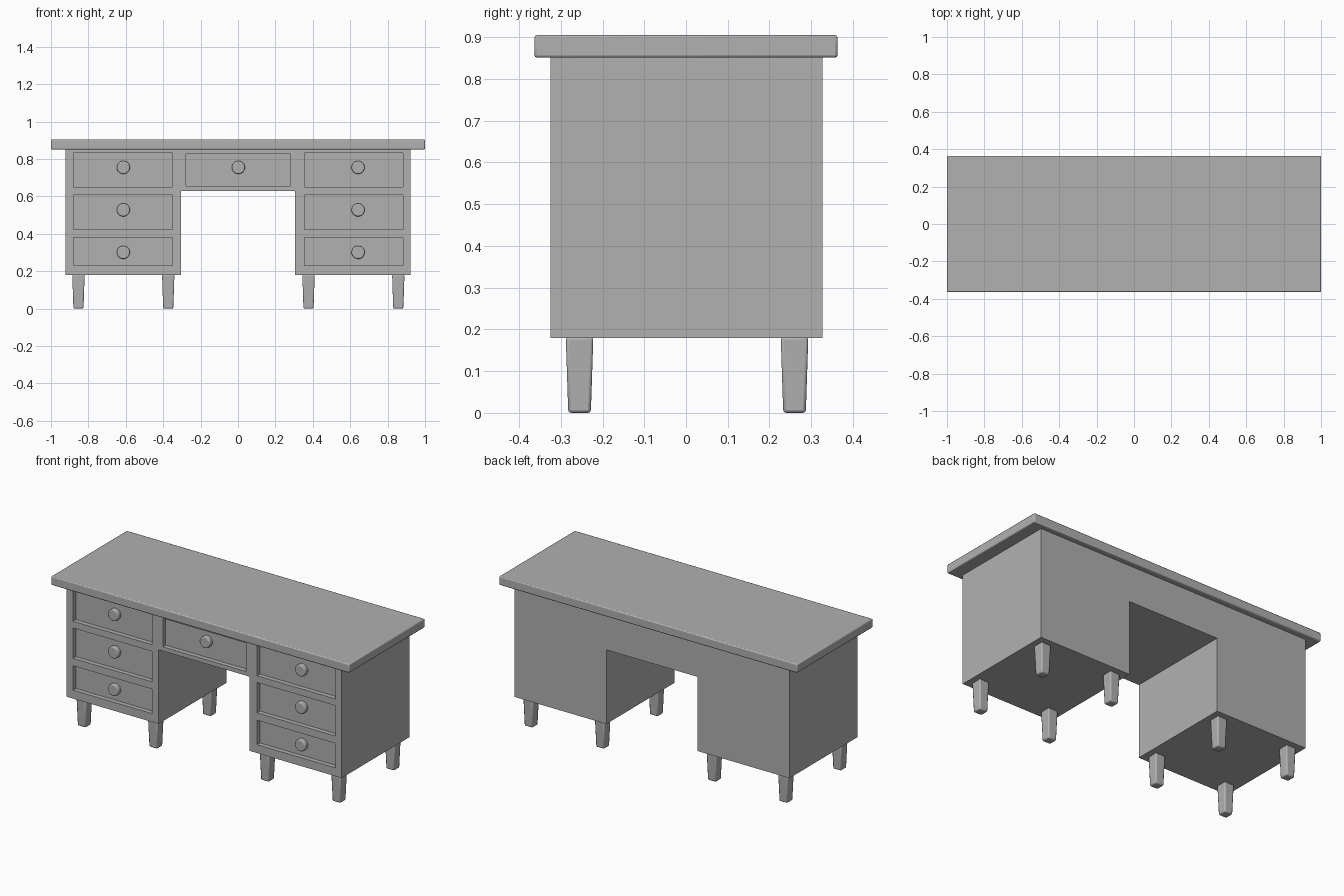
import bpy, bmesh, math
from mathutils import Matrix, Vector

if "Cube" in bpy.data.objects:
    bpy.data.objects.remove(bpy.data.objects["Cube"])

FRONT, BACK = -0.325, 0.327
RECESS = 0.028

# Mid-grey paint shared by every part
grey = bpy.data.materials.new("grey_paint")
grey.diffuse_color = (0.44, 0.44, 0.44, 1)
grey.use_nodes = True
grey.node_tree.nodes["Principled BSDF"].inputs["Base Color"].default_value = grey.diffuse_color


def make_object(name, bm, bevel=0.0, segments=2):
    bmesh.ops.recalc_face_normals(bm, faces=bm.faces[:])
    mesh = bpy.data.meshes.new(name)
    bm.to_mesh(mesh)
    bm.free()
    mesh.materials.append(grey)
    ob = bpy.data.objects.new(name, mesh)
    bpy.context.collection.objects.link(ob)
    if bevel:
        mod = ob.modifiers.new("soft_edges", "BEVEL")
        mod.width, mod.segments = bevel, segments
    return ob


def add_box(bm, lo, hi):
    lo, hi = Vector(lo), Vector(hi)
    m = Matrix.Translation((lo + hi) / 2) @ Matrix.Diagonal((*(hi - lo), 1))
    return bmesh.ops.create_cube(bm, size=1, matrix=m)["verts"]


def smooth(ob, angle=40):
    bpy.ops.object.select_all(action="DESELECT")
    ob.select_set(True)
    bpy.context.view_layer.objects.active = ob
    bpy.ops.object.shade_smooth_by_angle(angle=math.radians(angle))


# Desk top
bm = bmesh.new()
add_box(bm, (-1, -0.363, 0.851), (1, 0.363, 0.905))
smooth(make_object("desk_top", bm, 0.006))

# Cabinet: arch-shaped front profile extruded through the full depth
profile = [(-0.923, 0.18), (-0.306, 0.18), (-0.306, 0.63), (0.306, 0.63),
           (0.306, 0.18), (0.923, 0.18), (0.923, 0.852), (-0.923, 0.852)]
bm = bmesh.new()
face = bm.faces.new([bm.verts.new((x, FRONT, z)) for x, z in profile])
ext = bmesh.ops.extrude_face_region(bm, geom=[face])["geom"]
bmesh.ops.translate(bm, vec=(0, BACK - FRONT, 0),
                    verts=[g for g in ext if isinstance(g, bmesh.types.BMVert)])
cabinet = make_object("cabinet", bm)

# Recessed drawer fronts: (x min, x max, z min, z max)
rows = [(0.649, 0.832), (0.424, 0.608), (0.231, 0.379)]
drawers = [(-0.277, 0.28, 0.655, 0.827)]
for z0, z1 in rows:
    drawers += [(-0.88, -0.351, z0, z1), (0.355, 0.882, z0, z1)]
bm = bmesh.new()
for x0, x1, z0, z1 in drawers:
    add_box(bm, (x0, FRONT - 0.05, z0), (x1, FRONT + RECESS, z1))
cutter = make_object("drawer_recess_cutter", bm)
cut = cabinet.modifiers.new("drawer_recesses", "BOOLEAN")
cut.operation, cut.solver, cut.object = "DIFFERENCE", "EXACT", cutter
bpy.context.view_layer.objects.active = cabinet
bpy.ops.object.modifier_apply(modifier=cut.name)
bpy.data.objects.remove(cutter)

# Round, flat-faced knobs sitting inside the recesses
knob_spots = [(0.002, 0.755)] + [(x, z) for x in (-0.613, 0.642)
                                 for z in (0.755, 0.528, 0.301)]
for x, z in knob_spots:
    bm = bmesh.new()
    m = (Matrix.Translation((x, FRONT + RECESS - 0.011, z))
         @ Matrix.Rotation(math.pi / 2, 4, "X"))
    bmesh.ops.create_cone(bm, cap_ends=True, segments=32, radius1=0.035,
                          radius2=0.035, depth=0.032, matrix=m)
    knob = make_object("drawer_knob", bm, 0.006, 3)
    knob.modifiers["soft_edges"].angle_limit = math.radians(40)
    smooth(knob)

# Tapered legs, four under each pedestal
for x in (-0.853, -0.373, 0.377, 0.857):
    for y in (-0.255, 0.26):
        bm = bmesh.new()
        for v in add_box(bm, (-0.033, -0.033, 0), (0.033, 0.033, 0.182)):
            taper = 0.82 if v.co.z < 0.1 else 1
            v.co = (x + v.co.x * taper, y + v.co.y * taper, v.co.z)
        smooth(make_object("leg", bm, 0.007))
